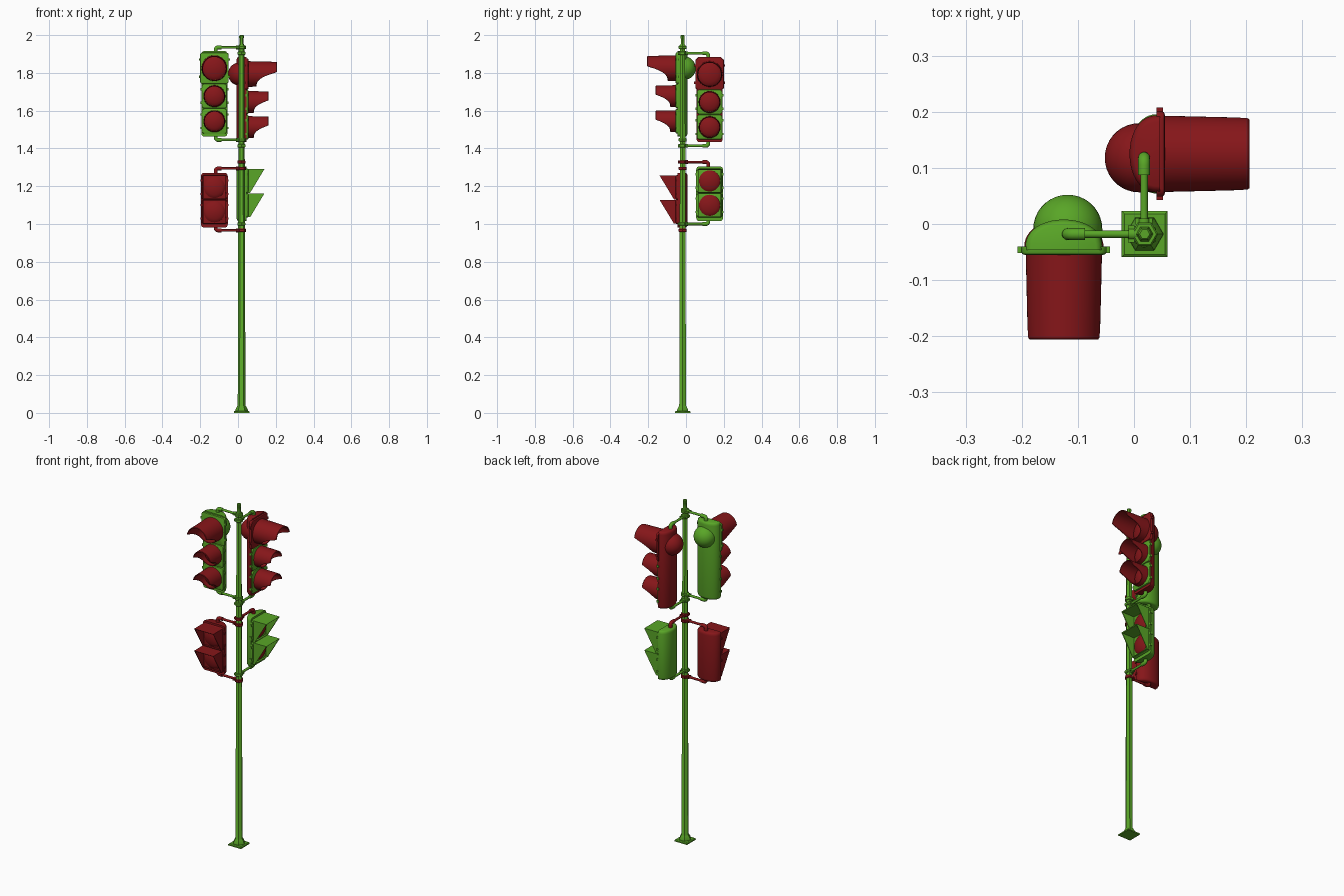
import bpy, bmesh
from math import sin, cos, pi, radians
from mathutils import Matrix, Vector

if "Cube" in bpy.data.objects:
    bpy.data.objects.remove(bpy.data.objects["Cube"])

def material(name, color):
    m = bpy.data.materials.new(name)
    m.diffuse_color = color
    m.use_nodes = True
    m.node_tree.nodes["Principled BSDF"].inputs["Base Color"].default_value = m.diffuse_color
    return m

RED = material("red_paint", (0.24, 0.008, 0.01, 1))
GREEN = material("green_paint", (0.10, 0.38, 0.02, 1))
PX, PY = 0.019, -0.018        # pole axis
CX = -0.125                   # centre of the front-facing signals
IDENT = Matrix.Identity(4)

def side_matrix(dz):
    # mirror across the diagonal x = -y: front-facing becomes right-facing
    return Matrix(((0, -1, 0, 0), (-1, 0, 0, 0), (0, 0, 1, dz), (0, 0, 0, 1)))

def loft(name, rings, mat, M=IDENT, wrap=False):
    """Skin closed rings of points; cap the ends or join last ring to first."""
    bm = bmesh.new()
    vs = [[bm.verts.new(M @ Vector(p)) for p in r] for r in rings]
    n, k = len(vs), len(vs[0])
    for i in range(n if wrap else n - 1):
        a, b = vs[i], vs[(i + 1) % n]
        for j in range(k):
            bm.faces.new((a[j], a[(j + 1) % k], b[(j + 1) % k], b[j]))
    if not wrap:
        bm.faces.new(vs[0])
        bm.faces.new(vs[-1])
    bmesh.ops.recalc_face_normals(bm, faces=bm.faces)
    me = bpy.data.meshes.new(name)
    bm.to_mesh(me)
    bm.free()
    me.materials.append(mat)
    ob = bpy.data.objects.new(name, me)
    bpy.context.collection.objects.link(ob)
    bpy.ops.object.select_all(action='DESELECT')
    ob.select_set(True)
    bpy.context.view_layer.objects.active = ob
    bpy.ops.object.shade_smooth_by_angle(angle=radians(35))
    return ob

def polygon(r, z, n=6, turn=0.0):
    return [(PX + r * cos(2 * pi * i / n + turn), PY + r * sin(2 * pi * i / n + turn), z) for i in range(n)]

def box(name, x, y, z, sx, sy, sz, mat, M):
    loft(name, [[(x + a * sx, y + b * sy, z + c * sz) for a, b in ((-1, -1), (1, -1), (1, 1), (-1, 1))]
                for c in (-1, 1)], mat, M)

def discs(name, x, z, steps, mat, M, n=32):
    # round part along y from (radius, y) steps
    loft(name, [[(x + r * cos(2 * pi * i / n), y, z + r * sin(2 * pi * i / n)) for i in range(n)]
                for r, y in steps], mat, M)

def housing(name, w, z0, z1, mat, M):
    # D-shaped shell with rounded top and bottom
    def ring(z, s):
        return [(CX + w * s * cos(pi * i / 20), -0.046 + 0.054 * s * sin(pi * i / 20) ** 0.8, z) for i in range(21)]
    ends = ((0, 0.84), (0.003, 0.92), (0.008, 0.97), (0.016, 1))
    loft(name, [ring(z0 + d, s) for d, s in ends] + [ring(z1 - d, s) for d, s in reversed(ends)], mat, M)

def door(name, z, w, h, mat, M):
    # rounded plate with a softened front edge, plus hinge lugs
    def ring(y, inset):
        c, pts = 0.014, []
        for q, (a, b) in enumerate(((1, 1), (-1, 1), (-1, -1), (1, -1))):
            for i in range(5):
                t = (q + i / 4) * pi / 2
                pts.append((CX + a * (w - c) + (c - inset) * cos(t), y, z + b * (h - c) + (c - inset) * sin(t)))
        return pts
    loft(name, [ring(-0.040, 0), ring(-0.050, 0), ring(-0.0535, 0.002), ring(-0.055, 0.006)], mat, M)
    for s in (-1, 1):
        for t in (-1, 1):
            box(name + "_hinge", CX + s * (w + 0.002), -0.046, z + t * h * 0.55, 0.0045, 0.006, 0.006, mat, M)

def lens(name, z, r, mat, M):
    discs(name, CX, z, [(r, -0.050), (r, -0.056), (r * 0.9, -0.061), (r * 0.7, -0.066),
                        (r * 0.4, -0.070), (r * 0.12, -0.072)], mat, M)

def visor(name, z, r, long, short, mat, M, n=72):
    # cut-away tunnel hood: full length over the top, swept back underneath
    rings = []
    for i in range(n):
        a = 2 * pi * i / n
        s = min(1, (sin(a) + 1) / 1.15)
        L = short + (long - short) * s ** 2.5
        def pt(rad, l):
            rad *= 1 - 0.35 * l
            return (CX + rad * cos(a), -0.050 - l, z + rad * sin(a))
        rings.append([pt(r, 0), pt(r, L * 0.5), pt(r, L - 0.003), pt(r - 0.0025, L),
                      pt(r - 0.005, L - 0.002), pt(r - 0.005, 0)])
    loft(name, rings, mat, M, wrap=True)

def square_hood(name, z, mat, M, w=0.062, h=0.063, t=0.004):
    # wedge-shaped square hood with a slanted opening
    def ring(inset, ytop, ybot):
        return [(CX + a * (w - inset), ytop if b > 0 else ybot, z + b * (h - inset))
                for a, b in ((-1, -1), (1, -1), (1, 1), (-1, 1))]
    loft(name, [ring(0, -0.05, -0.05), ring(0, -0.140, -0.064), ring(t, -0.136, -0.066), ring(t, -0.05, -0.05)],
         mat, M, wrap=True)

def bracket(name, z, s, mat, M):
    # horizontal pipe from the pole with an elbow turning up (s=1) or down (s=-1)
    xe, R, n = -0.118, 0.013, 14
    path = [(PX, z, 0, 0.0105), (-0.010, z, 0, 0.0105), (-0.010, z, 0, 0.0068),
            (xe + R + 0.018, z, 0, 0.0068), (xe + R + 0.018, z, 0, 0.0105)]
    for i in range(7):
        f = pi / 2 * i / 6
        path.append((xe + R - R * sin(f), z + s * R * (1 - cos(f)), f, 0.0105))
    path.append((xe, z + s * 0.03, pi / 2, 0.0105))
    loft(name, [[(x + r * sin(2 * pi * i / n) * s * sin(f), PY + r * cos(2 * pi * i / n),
                  zz + r * sin(2 * pi * i / n) * cos(f)) for i in range(n)] for x, zz, f, r in path], mat, M)
    # clamp around the pole with bolted ears
    loft(name + "_clamp", [polygon(0.021, z - 0.009), polygon(0.024, z - 0.006),
                           polygon(0.024, z + 0.006), polygon(0.021, z + 0.009)], mat, M)
    for t in (-1, 1):
        box(name + "_bolt", PX - 0.024, PY + t * 0.012, z, 0.006, 0.003, 0.005, mat, M)

def vehicle_signal(tag, body, top_door, low_door, M):
    housing(tag + "_housing", 0.069, 1.464, 1.915, body, M)
    discs(tag + "_rear_dome", CX + 0.007, 1.825,
          [(0.061, -0.035)] + [(0.061 * cos(a * pi / 18) + 0.0005, -0.009 + 0.061 * sin(a * pi / 18)) for a in range(10)],
          body, M)
    for i, (z, w, h, r, long, short, dm) in enumerate((
            (1.825, 0.076, 0.083, 0.068, 0.156, 0.048, top_door),
            (1.677, 0.067, 0.065, 0.058, 0.112, 0.034, low_door),
            (1.544, 0.067, 0.066, 0.058, 0.112, 0.034, low_door))):
        p = f"{tag}_{i + 1}"
        door(p + "_door", z, w, h, dm, M)
        lens(p + "_lens", z, r - 0.006, RED, M)
        visor(p + "_visor", z, r, long, short, RED, M)
    bracket(tag + "_top_bracket", 1.935, -1, GREEN, M)
    bracket(tag + "_bottom_bracket", 1.445, 1, GREEN, M)

def walk_signal(tag, body, top_bracket, bottom_bracket, M):
    housing(tag + "_housing", 0.071, 0.982, 1.270, body, M)
    for i, z in enumerate((1.194, 1.065)):
        p = f"{tag}_{i + 1}"
        door(p + "_door", z, 0.068, 0.065, body, M)
        lens(p + "_lens", z, 0.056, RED, M)
        square_hood(p + "_hood", z, body, M)
    bracket(tag + "_top_bracket", 1.294, -1, top_bracket, M)
    bracket(tag + "_bottom_bracket", 0.966, 1, bottom_bracket, M)

# pole and base plate
s2 = 2 ** 0.5
loft("base_plate", [polygon(r * s2, z, 4, pi / 4) for r, z in ((0.041, 0), (0.041, 0.007), (0.036, 0.011))], GREEN)
loft("pole", [polygon(r, z) for r, z in (
    (0.034, 0.008), (0.033, 0.018), (0.024, 0.034), (0.0205, 0.040), (0.015, 1.945), (0.011, 1.955),
    (0.0105, 1.982), (0.0125, 1.985), (0.0125, 1.996), (0.009, 2.0))], GREEN)

# four signal heads: front-facing pair and their mirrored right-facing pair
vehicle_signal("front_vehicle", GREEN, GREEN, GREEN, IDENT)
vehicle_signal("right_vehicle", RED, RED, GREEN, side_matrix(-0.031))
walk_signal("front_walk", RED, RED, RED, IDENT)
walk_signal("right_walk", GREEN, RED, GREEN, side_matrix(0.034))
